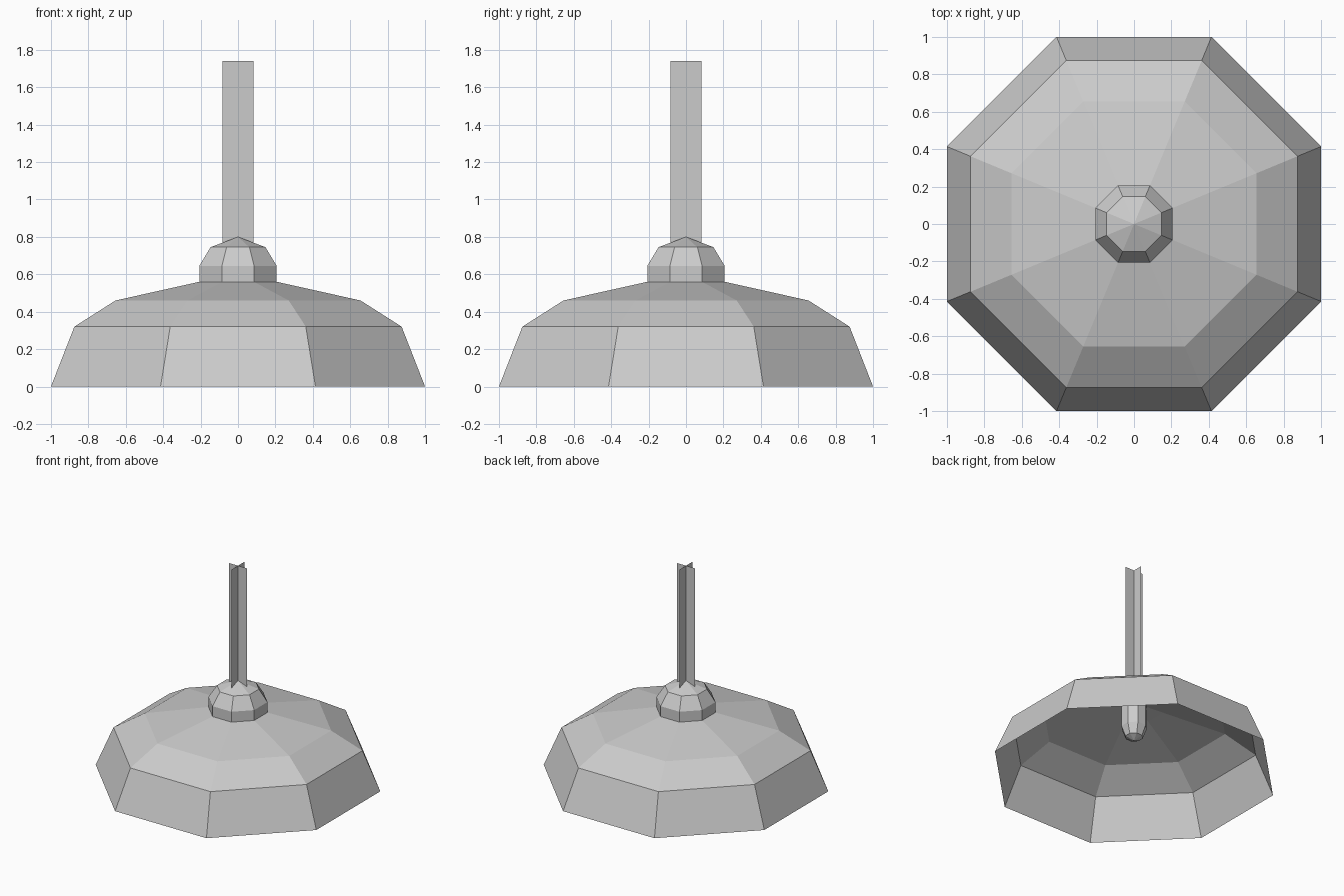
import bpy, bmesh, math

cube = bpy.data.objects.get("Cube")
if cube:
    bpy.data.objects.remove(cube, do_unlink=True)

SIDES = 8
GREY = (0.6, 0.6, 0.6, 1.0)

grey = bpy.data.materials.new("light grey")
grey.use_nodes = True
grey.diffuse_color = GREY
grey.node_tree.nodes["Principled BSDF"].inputs["Base Color"].default_value = GREY


def finish(name, bm):
    mesh = bpy.data.meshes.new(name)
    bm.to_mesh(mesh)
    bm.free()
    mesh.materials.append(grey)
    obj = bpy.data.objects.new(name, mesh)
    bpy.context.collection.objects.link(obj)
    return obj


def octagon_lathe(name, profile):
    """Stack octagon rings (flat radius, height), bottom to top; radius 0 is a point."""
    bm = bmesh.new()
    rings = []
    for flat_radius, z in profile:
        if flat_radius == 0:
            rings.append([bm.verts.new((0, 0, z))] * SIDES)
            continue
        r = flat_radius / math.cos(math.pi / SIDES)
        angles = [math.tau * (i + 0.5) / SIDES for i in range(SIDES)]
        rings.append([bm.verts.new((r * math.cos(a), r * math.sin(a), z)) for a in angles])
    for low, high in zip(rings, rings[1:]):
        for i in range(SIDES):
            j = (i + 1) % SIDES
            corners = dict.fromkeys((low[i], low[j], high[j], high[i]))
            bm.faces.new(list(corners))
    return finish(name, bm)


def upright_sheet(name, half_width, bottom, top, angle):
    bm = bmesh.new()
    x, y = half_width * math.cos(angle), half_width * math.sin(angle)
    bm.faces.new([bm.verts.new(p) for p in
                  ((-x, -y, bottom), (x, y, bottom), (x, y, top), (-x, -y, top))])
    return finish(name, bm)


# Open shade, a single thin sheet
octagon_lathe("lamp_shade", [(1, 0), (0.875, 0.32), (0.655, 0.46), (0.207, 0.56), (0, 0.606)])

# Cap on top of the shade
octagon_lathe("cap", [(0.207, 0.56), (0.207, 0.645), (0.147, 0.745), (0, 0.8)])

# Bulb hanging inside
octagon_lathe("bulb", [(0, 0.28), (0.062, 0.31), (0.09, 0.39), (0.09, 0.585)])

# Hanging rod made of two crossed sheets
for name, angle in (("rod_across", 0), ("rod_along", math.pi / 2)):
    upright_sheet(name, 0.083, 0.74, 1.74, angle)
